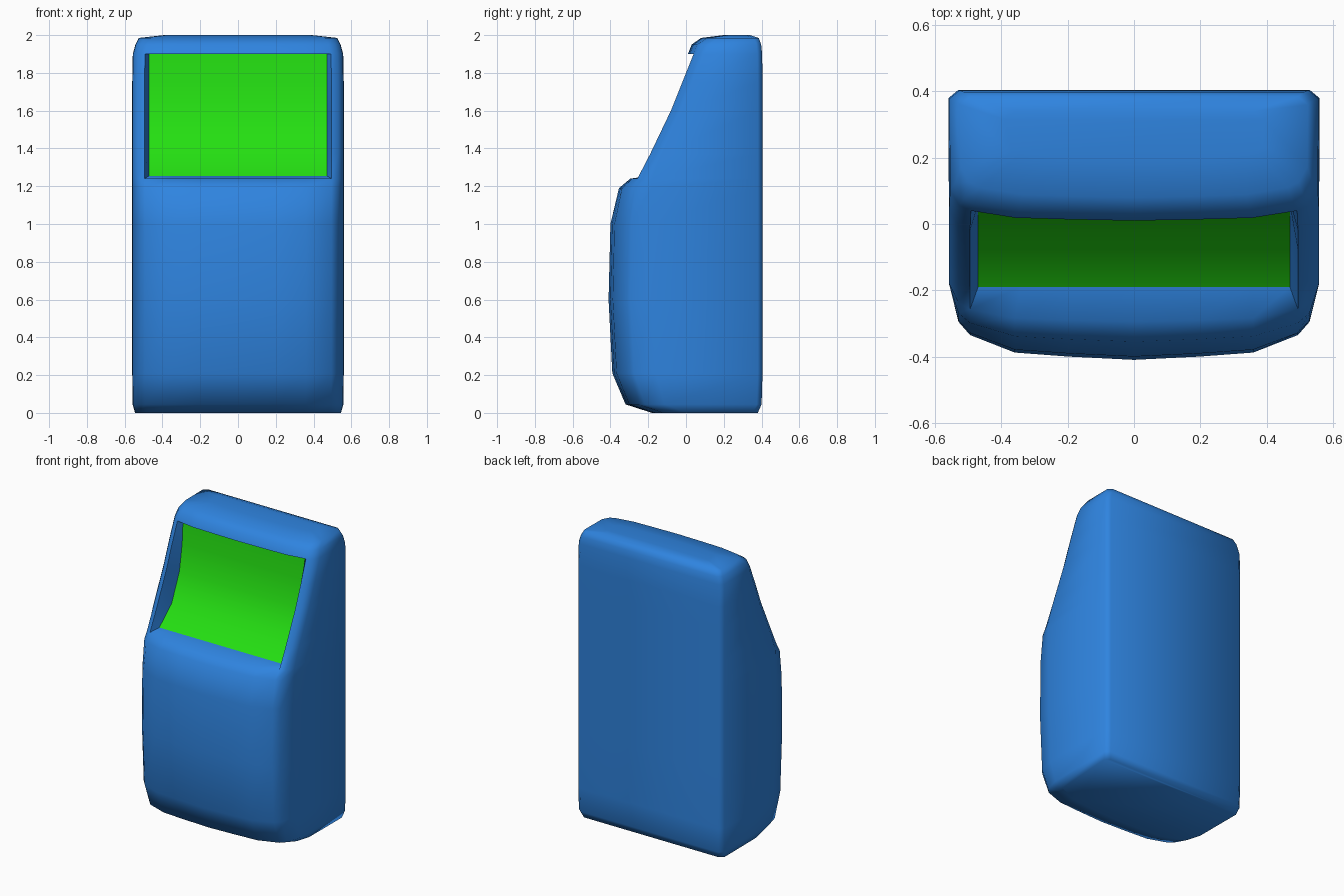
import bpy
import math

cube = bpy.data.objects.get("Cube")
if cube:
    bpy.data.objects.remove(cube, do_unlink=True)


def make_material(name, color):
    mat = bpy.data.materials.new(name)
    mat.use_nodes = True
    mat.diffuse_color = color
    mat.node_tree.nodes["Principled BSDF"].inputs["Base Color"].default_value = color
    return mat


def make_object(name, verts, faces, mat):
    mesh = bpy.data.meshes.new(name)
    mesh.from_pydata(verts, [], faces)
    mesh.materials.append(mat)
    mesh.update()
    obj = bpy.data.objects.new(name, mesh)
    bpy.context.collection.objects.link(obj)
    bpy.ops.object.select_all(action="DESELECT")
    obj.select_set(True)
    bpy.context.view_layer.objects.active = obj
    bpy.ops.object.shade_smooth_by_angle(angle=math.radians(65))
    return obj


blue = make_material("cabinet blue", (0.028, 0.23, 0.74, 1))
green = make_material("screen green", (0.018, 0.74, 0.006, 1))

# Cabinet levels: height, front y, half width, back y, front corner roundness
levels = [
    (0.0, -0.18, 0.545, 0.38, 0.8), (0.045, -0.32, 0.558, 0.4, 0.9),
    (0.21, -0.39, 0.56, 0.405, 1), (0.6, -0.41, 0.56, 0.405, 1),
    (1.0, -0.4, 0.56, 0.405, 0.95), (1.19, -0.355, 0.56, 0.405, 0.75),
    (1.24, -0.295, 0.56, 0.405, 0.5), (1.37, -0.22, 0.56, 0.405, 0.4),
    (1.6, -0.11, 0.56, 0.405, 0.4), (1.75, -0.05, 0.56, 0.405, 0.4),
    (1.9, 0.01, 0.557, 0.403, 0.4), (1.95, 0.03, 0.543, 0.398, 0.4),
    (1.985, 0.08, 0.525, 0.385, 0.4), (2.0, 0.2, 0.39, 0.34, 0.15),
]
SILL, LIP = 6, 10

# Front half of the plan outline: x and setback from the front
front = [(0, 0), (0.2, 0.01), (0.36, 0.022), (0.495, 0.075), (0.53, 0.115), (0.558, 0.23)]
RIM = 3


def ring(z, f, w, b, k):
    s = w / 0.56
    half = [(x * s, f + d * k) for x, d in front]
    half += [(w, b - 0.025), (w - 0.03, b)]
    left = [(-x, y) for x, y in half[:0:-1]]
    return [(x, y, z) for x, y in left + half]


rings = [ring(*lv) for lv in levels]
n = len(rings[0])
mid = n // 2
c0, c1 = mid - RIM, mid + RIM
verts = [v for r in rings for v in r]
faces = [tuple(reversed(range(n))), tuple(range(len(verts) - n, len(verts)))]
for i in range(len(rings) - 1):
    for j in range(n):
        if SILL <= i < LIP and c0 <= j < c1:
            continue  # screen opening
        k = (j + 1) % n
        faces.append((i * n + j, i * n + k, (i + 1) * n + k, (i + 1) * n + j))

# Concave screen set back inside the opening
curve = [(-0.19, 1.255), (-0.055, 1.37), (0.03, 1.56), (0.06, 1.74), (0.07, 1.91)]
cols = c1 - c0 + 1
xs = [rings[SILL][j][0] * 0.95 for j in range(c0, c1 + 1)]
screen_verts = [(x, y, z) for y, z in curve for x in xs]
screen_faces = [
    (r * cols + c, r * cols + c + 1, (r + 1) * cols + c + 1, (r + 1) * cols + c)
    for r in range(len(curve) - 1) for c in range(cols - 1)
]

# Inner walls joining the opening rim to the screen edge
rows = LIP - SILL
loop = [(0, c) for c in range(cols)] + [(r, cols - 1) for r in range(1, rows + 1)]
loop += [(rows, c) for c in range(cols - 2, -1, -1)] + [(r, 0) for r in range(rows - 1, 0, -1)]
base = len(verts)
verts += [screen_verts[r * cols + c] for r, c in loop]
rim = [(SILL + r) * n + c0 + c for r, c in loop]
for a in range(len(loop)):
    b = (a + 1) % len(loop)
    faces.append((rim[a], rim[b], base + b, base + a))

make_object("cabinet", verts, faces, blue)
make_object("screen", screen_verts, screen_faces, green)
